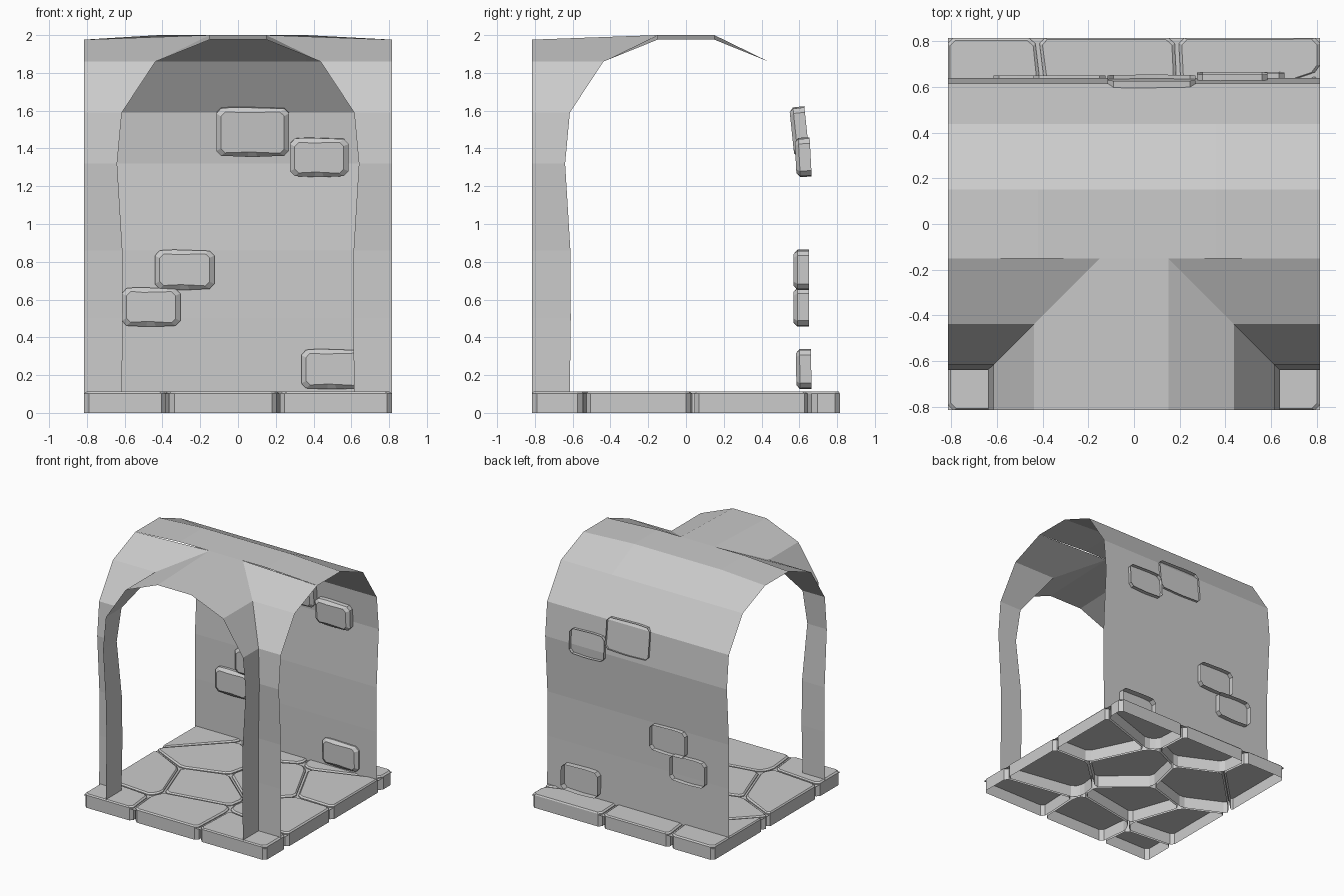
import bpy
from math import radians
from mathutils import Vector, Matrix

if "Cube" in bpy.data.objects:
    bpy.data.objects.remove(bpy.data.objects["Cube"])

H = 0.815    # half size of the square footprint


def make(name, verts, faces, matrix=Matrix()):
    me = bpy.data.meshes.new(name)
    me.from_pydata([tuple(matrix @ Vector(v)) for v in verts], [], faces)
    me.update()
    ob = bpy.data.objects.new(name, me)
    bpy.context.collection.objects.link(ob)
    return ob


def cut_corners(pts, c):
    """Replace every polygon corner by a short chamfer."""
    out = []
    for i, p in enumerate(pts):
        for q in (pts[i - 1], pts[(i + 1) % len(pts)]):
            d = q - p
            out.append(p + d * min(c / max(d.length, 1e-6), 0.4))
    return out


def stone(name, pts, depth, bevel, cut, matrix=Matrix()):
    """Open-backed stone: vertical rim, chamfer, flat top."""
    pts = cut_corners(pts, cut)
    n = len(pts)
    mid = sum(pts, Vector((0, 0))) / n
    top = [p + (mid - p).normalized() * bevel for p in pts]
    verts = [(p.x, p.y, 0) for p in pts]
    verts += [(p.x, p.y, depth - bevel * 0.7) for p in pts]
    verts += [(p.x, p.y, depth) for p in top]
    faces = [(k + i, k + (i + 1) % n, k + n + (i + 1) % n, k + n + i)
             for k in (0, n) for i in range(n)]
    faces.append(tuple(range(2 * n, 3 * n)))
    return make(name, verts, faces, matrix)


def clip(poly, point, normal):
    """Keep the part of a polygon behind a line."""
    out = []
    for i, b in enumerate(poly):
        a = poly[i - 1]
        da, db = (a - point).dot(normal), (b - point).dot(normal)
        if (da < 0) != (db < 0):
            out.append(a.lerp(b, da / (da - db)))
        if db < 0:
            out.append(b)
    return out


# Floor: irregular paving stones, one cell around each seed
seeds = [Vector(s) for s in (
    (-.67, -.71), (-.1, -.65), (.54, -.68), (.6, -.32), (.62, .4), (.5, .75),
    (-.12, .72), (-.7, .65), (-.64, -.36), (-.18, -.2), (.14, .17), (-.33, .28))]
for i, s in enumerate(seeds):
    cell = [Vector(c) for c in ((-H, -H), (H, -H), (H, H), (-H, H))]
    for t in seeds:
        if t is not s:
            d = (t - s).normalized()
            cell = clip(cell, (s + t) / 2 - d * 0.009, d)
    stone(f"paving_stone_{i + 1}", cell, 0.112, 0.014, 0.025)
make("floor_bed", [(-H, -H, .095), (H, -H, .095), (H, H, .095), (-H, H, .095)],
     [(0, 1, 2, 3)])

# Vault: half profile (half width, height), shared by passage and side branch
profile = [(.615, .1), (.61, .5), (.612, .86), (.64, 1.32), (.615, 1.59),
           (.437, 1.86), (.15, 1.988)]
verts, faces = [], []


def quad(*pts):
    k = len(verts)
    for x, y, z in pts:
        if z > 1.95:                       # crown sags towards the openings
            z = 1.976 if max(abs(x), -y) > 0.6 else 2.0
        verts.append((x, y, z))
    faces.append((k, k + 1, k + 2, k + 3))


stations = (-H, -.42, .36, H)
for (r, z), (r2, z2) in zip(profile, profile[1:]):
    for a, b in zip(stations, stations[1:]):            # back wall
        quad((a, r, z), (b, r, z), (b, r2, z2), (a, r2, z2))
    for s in (-1, 1):                                   # front corners with groins
        quad((s * H, -r, z), (s * r, -r, z), (s * r2, -r2, z2), (s * H, -r2, z2))
        quad((s * r, -r, z), (s * r, -H, z), (s * r2, -H, z2), (s * r2, -r2, z2))
r, z = profile[-1]
for a, b in zip(stations, stations[1:]):                # crown of the passage
    quad((a, -r, z), (b, -r, z), (b, r, z), (a, r, z))
quad((-r, -H, z), (r, -H, z), (r, -r, z), (-r, -r, z))  # crown of the branch
make("vaulted_walls", verts, faces)

# Bricks set in the back wall: x range, z range, back y, tilt
bricks = [(-.115, .27, 1.36, 1.625, .64, 6), (.275, .585, 1.25, 1.46, .66, 3),
          (-.44, -.125, .65, .865, .65, 0), (-.615, -.305, .455, .665, .65, 0),
          (.335, .66, .125, .34, .663, 1)]
for i, (x0, x1, z0, z1, y, tilt) in enumerate(bricks):
    w, h = (x1 - x0) / 2, (z1 - z0) / 2
    bow = 0.008
    pts = [Vector(p) for p in ((-w, -h + bow), (0, -h), (w, -h + bow),
                               (w, h - bow), (-w * .5, h), (-w, h - bow))]
    place = Matrix.Translation(((x0 + x1) / 2, y, (z0 + z1) / 2))
    stone(f"wall_brick_{i + 1}", pts, 0.08, 0.028, 0.025,
          place @ Matrix.Rotation(radians(90 + tilt), 4, 'X'))
